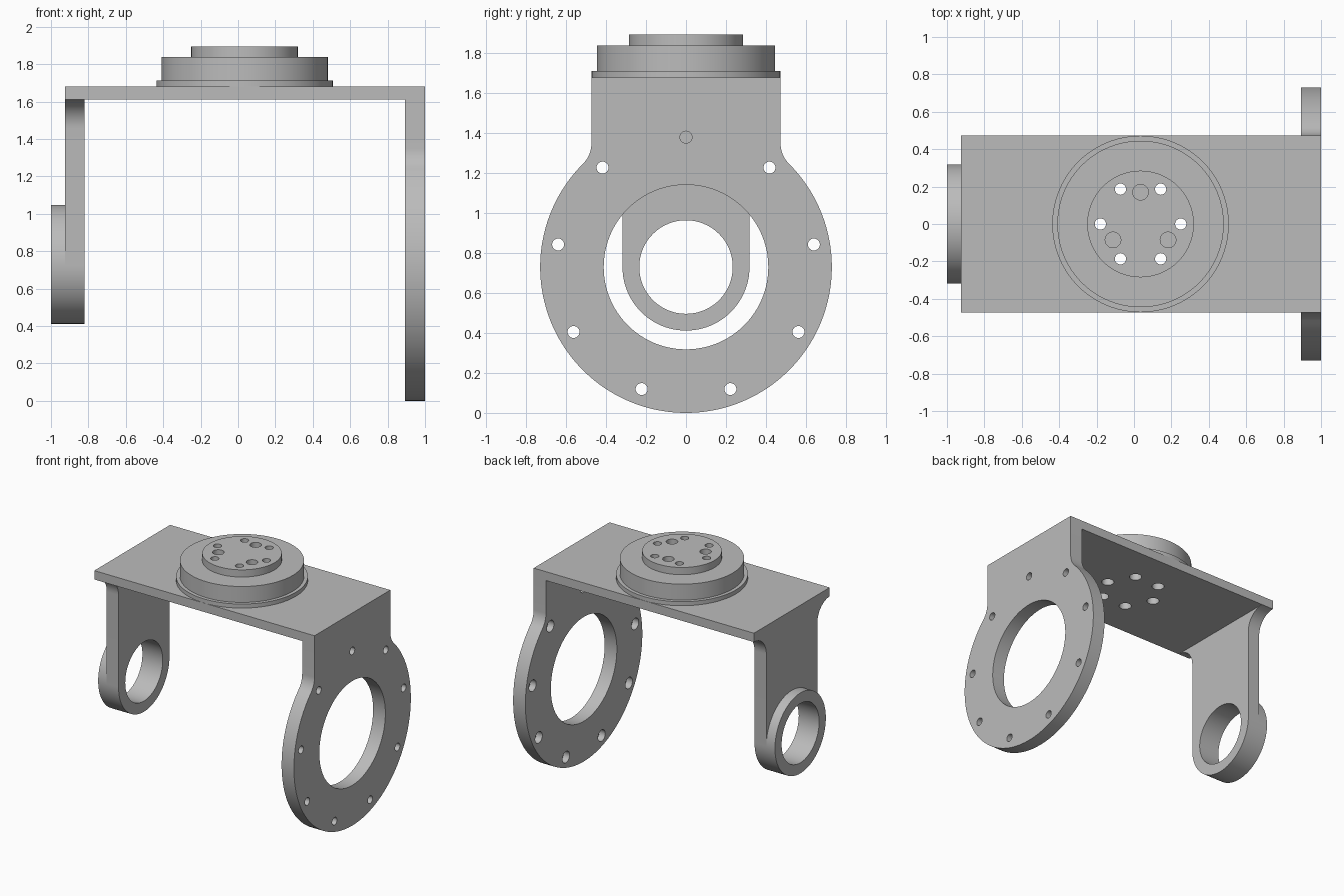
import bpy, bmesh
from math import sin, cos, pi, radians, sqrt, atan2
from mathutils import Matrix

cube = bpy.data.objects.get("Cube")
if cube:
    bpy.data.objects.remove(cube)

metal = bpy.data.materials.new("light grey metal")
GREY = (0.5, 0.5, 0.5, 1)
metal.use_nodes = True
metal.diffuse_color = GREY
metal.node_tree.nodes["Principled BSDF"].inputs["Base Color"].default_value = GREY

AXIS_Z = 0.73        # height of the pivot axis
HALF = 0.473         # half width of the top plate
PLATE_LOW, PLATE_TOP = 1.61, 1.68
BOSS_X = 0.035


def finish(name, bm):
    bmesh.ops.recalc_face_normals(bm, faces=bm.faces)
    mesh = bpy.data.meshes.new(name)
    bm.to_mesh(mesh)
    bm.free()
    mesh.materials.append(metal)
    obj = bpy.data.objects.new(name, mesh)
    bpy.context.collection.objects.link(obj)
    return obj


def lathe(bm, profile, matrix, sides):
    """Closed solid turned round local z from (radius, height) pairs."""
    rings = [[bm.verts.new(matrix @ Matrix.Rotation(2 * pi * i / sides, 4, 'Z')
                           @ Matrix.Translation((r, 0, h)).translation)
              for i in range(sides)] for r, h in profile]
    for a, b in zip(rings, rings[1:]):
        for i in range(sides):
            j = (i + 1) % sides
            bm.faces.new((a[i], a[j], b[j], b[i]))
    bm.faces.new(rings[0])
    bm.faces.new(rings[-1])


def along_x(y=0, z=AXIS_Z):
    return Matrix.Translation((0, y, z)) @ Matrix.Rotation(pi / 2, 4, 'Y')


def arc(cy, cz, r, start, end, steps):
    return [(cy + r * cos(start + (end - start) * i / steps),
             cz + r * sin(start + (end - start) * i / steps)) for i in range(steps + 1)]


def slab(name, half_outline, x0, x1):
    """Mirror a +y outline in (y, z) and extrude it from x0 to x1."""
    outline = half_outline + [(-y, z) for y, z in reversed(half_outline) if y > 1e-5]
    bm = bmesh.new()
    face = bm.faces.new([bm.verts.new((x0, y, z)) for y, z in outline])
    new = bmesh.ops.extrude_face_region(bm, geom=[face])["geom"]
    bmesh.ops.translate(bm, vec=(x1 - x0, 0, 0),
                        verts=[v for v in new if isinstance(v, bmesh.types.BMVert)])
    return finish(name, bm)


def cut(parts, pins):
    """Subtract turned pins, given as (profile, matrix, sides), from the parts."""
    bm = bmesh.new()
    for pin in pins:
        lathe(bm, *pin)
    cutter = finish("hole_cutter", bm)
    cutter.hide_render = True
    for part in parts:
        bpy.context.view_layer.objects.active = part
        mod = part.modifiers.new("holes", 'BOOLEAN')
        mod.operation, mod.solver, mod.object = 'DIFFERENCE', 'EXACT', cutter
        bpy.ops.object.modifier_apply(modifier=mod.name)
    bpy.data.objects.remove(cutter)


# Top plate and stepped round boss
plate = slab("top_plate", [(HALF, PLATE_TOP), (HALF, PLATE_LOW)], -0.925, 1)
bm = bmesh.new()
lathe(bm, [(0.472, PLATE_TOP), (0.472, 1.712), (0.445, 1.712), (0.445, 1.838),
           (0.285, 1.838), (0.285, 1.895)], Matrix.Translation((BOSS_X, 0, 0)), 96)
boss = finish("mounting_boss", bm)

# Six stepped bolt holes and three blind dowel holes
bolt = [(0.045, 1.5), (0.045, 1.78), (0.03, 1.78), (0.03, 2)]
dowel = [(0.042, 1.78), (0.042, 2)]


def on_boss(radius, degrees):
    a = radians(degrees)
    return Matrix.Translation((BOSS_X + radius * cos(a), radius * sin(a), 0))


cut([plate, boss], [(bolt, on_boss(0.215, 60 * i), 24) for i in range(6)]
    + [(dowel, on_boss(0.17, 90 + 120 * i), 24) for i in range(3)])

# Large flange: straight neck blended into a disc
R, BLEND = 0.73, 0.15
cy = HALF + BLEND
dz = sqrt((R + BLEND) ** 2 - cy ** 2)
tangent = atan2(dz, cy)
outline = ([(HALF, PLATE_LOW)]
           + arc(cy, AXIS_Z + dz, BLEND, pi, pi + tangent, 10)
           + arc(0, AXIS_Z, R, tangent, -pi / 2, 60)[1:])
flange = slab("large_flange", outline, 0.893, 1)
screw = [(0.045, 0.8), (0.045, 0.945), (0.03, 0.945), (0.03, 1.1)]
angles = [pi / 2 + 2 * pi * i / 9 for i in range(9)]
cut([flange], [([(0.412, 0.8), (0.412, 1.1)], along_x(), 96)]
    + [(screw, along_x(0.65 * cos(a), AXIS_Z + 0.65 * sin(a)), 24) for a in angles])

# Small arm: filleted under the plate, rounded at the pivot
r = 0.318
fillet = HALF - r
arm = slab("small_arm",
           arc(HALF, PLATE_LOW - fillet, fillet, pi / 2, pi, 12)
           + arc(0, AXIS_Z, r, 0, -pi / 2, 24), -0.925, -0.822)
bm = bmesh.new()
lathe(bm, [(r, -1), (r, -0.925)], along_x(), 96)
collar = finish("pivot_collar", bm)
cut([arm, collar], [([(0.234, -1.1), (0.234, -0.7)], along_x(), 96)])

# Smooth curved walls, keep machined edges crisp
bpy.ops.object.select_all(action='DESELECT')
for part in (plate, boss, flange, arm, collar):
    part.select_set(True)
bpy.context.view_layer.objects.active = plate
bpy.ops.object.shade_smooth_by_angle(angle=radians(30))
